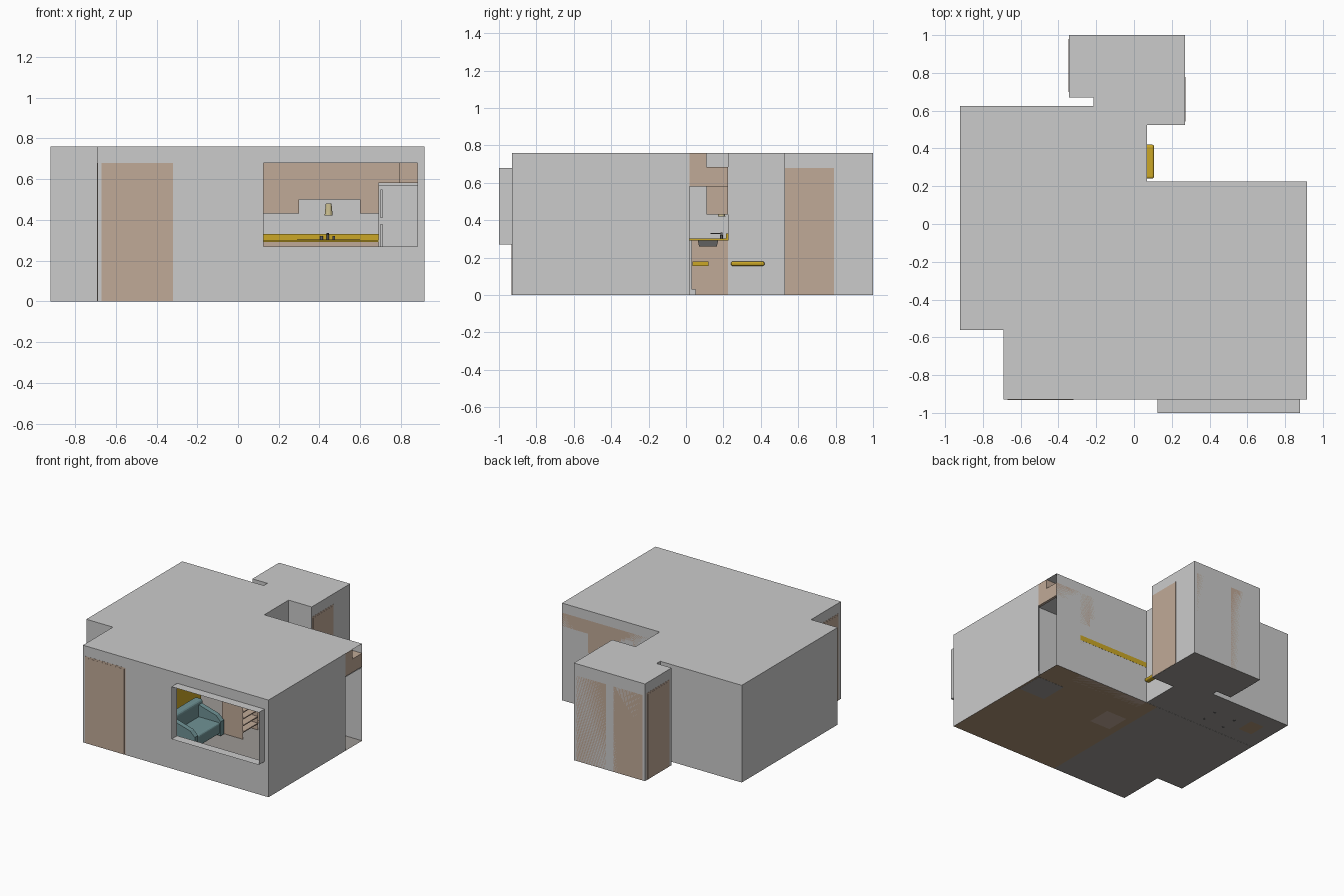
import bpy, bmesh
from mathutils import Vector

if "Cube" in bpy.data.objects:
    bpy.data.objects.remove(bpy.data.objects["Cube"])


def material(name, r, g, b):
    m = bpy.data.materials.new(name)
    m.diffuse_color = (r, g, b, 1)
    m.use_nodes = True
    m.node_tree.nodes["Principled BSDF"].inputs["Base Color"].default_value = m.diffuse_color
    return m


WOOD = material("wood", .53, .40, .31)
FLOOR = material("floor_wood", .42, .29, .18)
DARK = material("dark_tile", .34, .32, .30)
METAL = material("dark_metal", .12, .12, .12)
YELLOW = material("yellow", .60, .39, .02)
TEAL = material("teal", .16, .29, .30)
BEIGE = material("beige", .6, .52, .28)


def finish(name, bm, mat=None):
    mesh = bpy.data.meshes.new(name)
    bm.to_mesh(mesh)
    bm.free()
    ob = bpy.data.objects.new(name, mesh)
    bpy.context.collection.objects.link(ob)
    if mat:
        mesh.materials.append(mat)
    return ob


def box(name, x0, x1, y0, y1, z0, z1, mat=None, bevel=0, open_sides=()):
    """Box from its limits; open_sides lists outward directions left open."""
    bm = bmesh.new()
    bmesh.ops.create_cube(bm, size=1)
    for v in bm.verts:
        v.co = Vector(((x0 + x1) / 2 + v.co.x * (x1 - x0),
                       (y0 + y1) / 2 + v.co.y * (y1 - y0),
                       (z0 + z1) / 2 + v.co.z * (z1 - z0)))
    bm.normal_update()
    gone = [f for f in bm.faces if any(f.normal.dot(Vector(d)) > .9 for d in open_sides)]
    bmesh.ops.delete(bm, geom=gone, context='FACES')
    ob = finish(name, bm, mat)
    if bevel:
        mod = ob.modifiers.new("bevel", 'BEVEL')
        mod.width, mod.segments = bevel, 3
    return ob


def sheet(name, points, mat=None):
    bm = bmesh.new()
    bm.faces.new([bm.verts.new(p) for p in points])
    return finish(name, bm, mat)


def wall(name, a, b, z0=0, z1=.76):
    return sheet(name, [(*a, z0), (*b, z0), (*b, z1), (*a, z1)])


def prism_x(name, profile, x0, x1, mat):
    """Extrude a (y, z) profile along x."""
    bm = bmesh.new()
    f = bm.faces.new([bm.verts.new((x0, y, z)) for y, z in profile])
    new = bmesh.ops.extrude_face_region(bm, geom=[f])['geom']
    for v in new:
        if isinstance(v, bmesh.types.BMVert):
            v.co.x = x1
    bmesh.ops.recalc_face_normals(bm, faces=bm.faces)
    return finish(name, bm, mat)


def cylinder(name, x, y, z0, z1, r, mat, r2=None):
    bm = bmesh.new()
    bmesh.ops.create_cone(bm, cap_ends=True, segments=16, radius1=r,
                          radius2=r if r2 is None else r2, depth=z1 - z0)
    bmesh.ops.translate(bm, vec=(x, y, (z0 + z1) / 2), verts=bm.verts)
    return finish(name, bm, mat)


# Room shell
plan = [(-.92, -.56), (-.69, -.56), (-.69, -.93), (.915, -.93), (.915, .225),
        (.07, .225), (.07, .525), (.27, .525), (.27, 1), (-.345, 1),
        (-.345, .67), (-.215, .67), (-.215, .625), (-.92, .625)]
for i, a in enumerate(plan):
    if i not in (2, 3):
        wall("outer_wall", a, plan[(i + 1) % len(plan)])
wall("front_wall_left", (-.69, -.93), (.125, -.93))
wall("front_wall_below_window", (.125, -.93), (.88, -.93), 0, .27)
wall("front_wall_above_window", (.125, -.93), (.88, -.93), .68)
wall("front_wall_right", (.88, -.93), (.915, -.93))
wall("right_wall", (.915, -.93), (.915, .02))
wall("inner_partition", (-.92, .225), (.07, .225))
sheet("ceiling", [(x, y, .76) for x, y in plan])
sheet("tile_floor", [(x, y, .001) for x, y in reversed(plan)], DARK)
sheet("living_floor", [(-.03, -.93, 0), (-.03, .225, 0), (.915, .225, 0), (.915, -.93, 0)], FLOOR)
sheet("bath_floor_patch", [(-.8, .36, 0), (-.8, .5, 0), (-.68, .5, 0), (-.68, .36, 0)], FLOOR)
box("kitchen_mat", .67, .90, -.21, .01, -.001, .003, DARK)
box("entry_mat", -.68, -.40, -.90, -.62, .001, .004, DARK)

# Bay window surround, open front and back
box("bay_window_surround", .125, .88, -1, -.93, .27, .68,
    open_sides=[(0, -1, 0), (0, 1, 0)])


# Doors: a frame with a slightly raised leaf
def door(name, axis, at, a0, a1, side):
    for part, inset, d in (("frame", 0, .001), ("leaf", .012, .002)):
        lo, hi = sorted((at - side * .004, at + side * d))
        zs = (.001, .68 - inset)
        if axis == 'y':
            box(name + "_" + part, a0 + inset, a1 - inset, lo, hi, *zs, WOOD)
        else:
            box(name + "_" + part, lo, hi, a0 + inset, a1 - inset, *zs, WOOD)


door("front_door", 'y', -.93, -.67, -.32, -1)
door("entry_side_door", 'x', -.69, -.90, -.60, -1)
door("back_door_right", 'y', .998, -.02, .26, 1)
door("back_door_left", 'y', .998, -.335, -.06, 1)
door("back_side_door_left", 'x', -.345, .70, .98, -1)
door("back_side_door_right", 'x', .27, .53, .79, 1)

# Kitchen base, open at the right end, with counter and sink
RIGHT, BACK = (1, 0, 0), (0, 1, 0)
box("base_cabinet", .075, .69, .03, .225, .03, .29, WOOD, open_sides=[RIGHT])
box("cabinet_plinth", .075, .69, .05, .225, 0, .03, WOOD, open_sides=[RIGHT])
box("cabinet_shelf", .08, .685, .035, .12, .155, .18, YELLOW)
box("counter", .07, .69, .02, .226, .29, .302, YELLOW)
box("splashback", .07, .69, .215, .226, .302, .33, YELLOW)
prism_x("sink", [(.06, .303), (.175, .303), (.165, .26), (.07, .26)], .29, .60, METAL)
cylinder("tap_post", .44, .19, .30, .335, .006, METAL)
box("tap_spout", .436, .444, .13, .19, .325, .332, METAL)
for x in (.41, .47):
    cylinder("tap_handle", x, .19, .30, .32, .007, METAL)

# Wall cabinets
for x0, x1, z0 in ((.075, .30, .43), (.30, .60, .50), (.60, .69, .43), (.69, .915, .58)):
    box("wall_cabinet", x0, x1, .11, .225, z0, .685, WOOD)
box("corner_cabinet", .79, .915, .02, .11, .58, .759, WOOD)
cylinder("wall_lamp", .445, .19, .42, .48, .02, BEIGE, .014)

# Fridge: front and top only, with handle
box("fridge", .69, .91, .02, .22, .005, .57,
    open_sides=[RIGHT, (-1, 0, 0), BACK, (0, 0, -1)])
for z0, z1 in ((.05, .38), (.41, .55)):
    box("fridge_handle", .70, .708, .008, .02, z0, z1)

# Stool whose seat pokes through the wall
box("stool_seat", -.07, .107, .24, .42, .155, .18, YELLOW, bevel=.012)
for x in (-.05, .05):
    for y in (.26, .40):
        cylinder("stool_leg", x, y, .002, .16, .006, METAL)

# Table in the back room
box("table_top", -.62, -.36, .28, .46, .18, .195, WOOD)
for x in (-.58, -.40):
    for y in (.31, .43):
        cylinder("table_leg", x, y, -.001, .18, .01, METAL)

# Sofa with sloping arms
box("sofa_seat", -.14, .05, -.56, -.28, .02, .11, TEAL, bevel=.015)
box("sofa_back", -.20, -.13, -.60, -.24, .02, .23, TEAL, bevel=.02)
for y in (-.60, -.28):
    bm = bmesh.new()
    f = bm.faces.new([bm.verts.new((x, y, z)) for x, z in
                      ((-.18, .01), (.06, .01), (.06, .12), (.02, .16), (-.12, .20), (-.18, .21))])
    arm = finish("sofa_arm", bm, TEAL)
    mod = arm.modifiers.new("thickness", 'SOLIDIFY')
    mod.thickness, mod.offset = .04, 0
box("yellow_panel", -.26, -.25, -.50, -.10, .05, .36, YELLOW)

# Bookcase with shelves facing right
box("bookcase", .03, .21, -.24, -.05, 0, .26, WOOD, open_sides=[RIGHT])
for i in range(1, 5):
    z = i * .052
    box("bookcase_shelf", .035, .208, -.238, -.052, z - .004, z + .004, WOOD)
